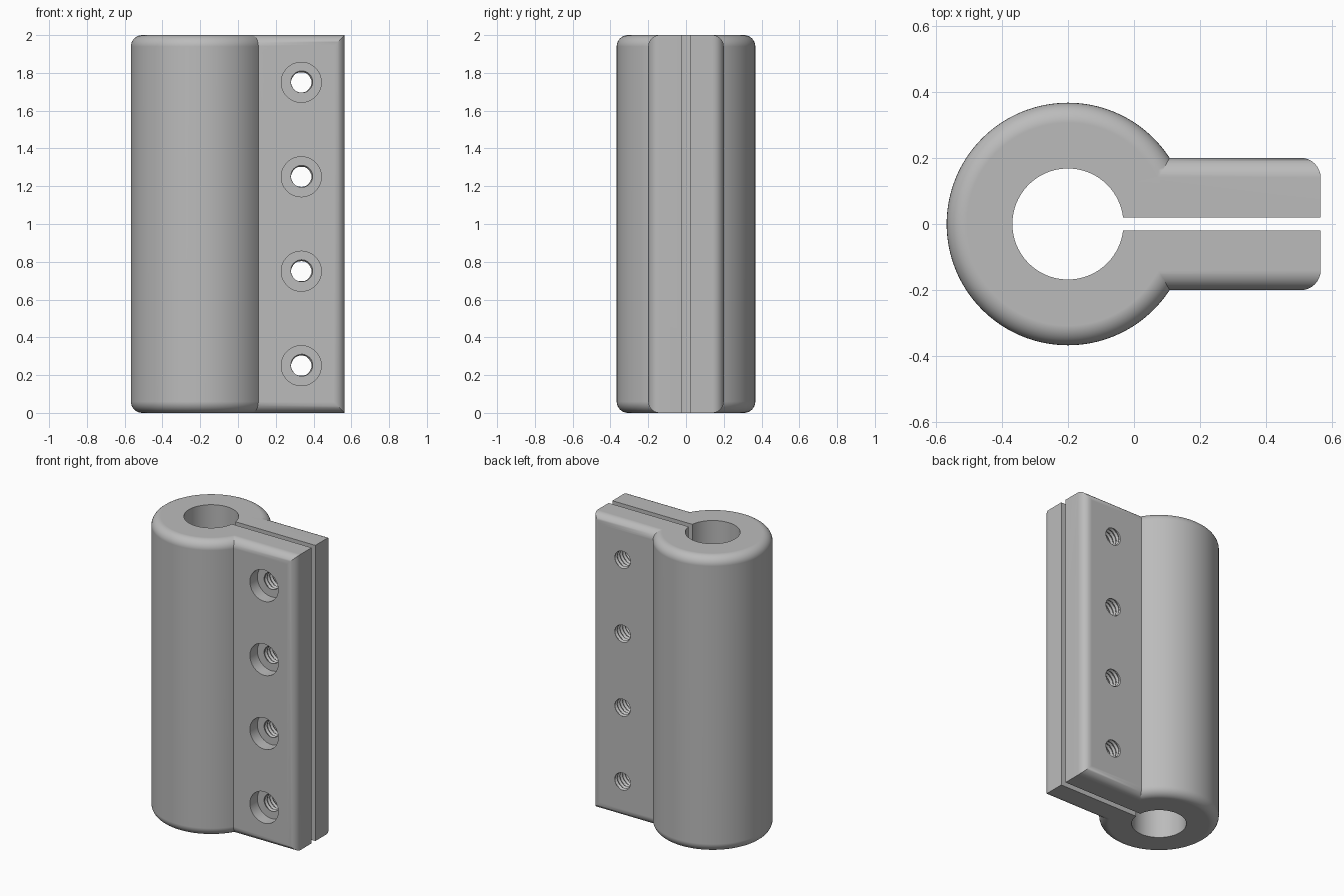
import bpy, bmesh, math
from mathutils import Vector, Matrix

cube = bpy.data.objects.get("Cube")
if cube:
    bpy.data.objects.remove(cube, do_unlink=True)

HEIGHT, FILLET = 2.0, 0.06
AXIS_X, TUBE_R, BORE_R = -0.2, 0.367, 0.168
END_X, HALF_Y, SLOT = 0.565, 0.2, 0.02
SCREW_X, COUNTERBORE_R, COUNTERBORE_DEPTH = 0.335, 0.106, 0.08
THREAD_R, THREAD_DEPTH, PITCH = 0.053, 0.01, 0.028

grey = bpy.data.materials.new("light grey metal")
grey.use_nodes = True
colour = (0.5, 0.5, 0.5, 1)
grey.diffuse_color = colour
grey.node_tree.nodes["Principled BSDF"].inputs["Base Color"].default_value = colour


def finish(name, bm):
    bmesh.ops.recalc_face_normals(bm, faces=bm.faces)
    mesh = bpy.data.meshes.new(name)
    bm.to_mesh(mesh)
    bm.free()
    mesh.materials.append(grey)
    obj = bpy.data.objects.new(name, mesh)
    bpy.context.collection.objects.link(obj)
    return obj


def loft(name, rings):
    """Skin a list of equal point rings and cap both ends."""
    bm = bmesh.new()
    loops = [[bm.verts.new(p) for p in ring] for ring in rings]
    for a, b in zip(loops, loops[1:]):
        for i in range(len(a)):
            j = (i + 1) % len(a)
            bm.faces.new((a[i], a[j], b[j], b[i]))
    bm.faces.new(loops[0])
    bm.faces.new(loops[-1])
    return finish(name, bm)


def circle(r, z, n, x=0.0):
    return [Vector((x + r * math.cos(2 * math.pi * i / n),
                    r * math.sin(2 * math.pi * i / n), z)) for i in range(n)]


def arc(cx, cy, start, r=FILLET, steps=8):
    angles = [math.radians(start + 90 * i / steps) for i in range(steps + 1)]
    return [(cx + r * math.cos(a), cy + r * math.sin(a)) for a in angles]


def box(name, low, high):
    bm = bmesh.new()
    bmesh.ops.create_cube(bm, size=1)
    low, high = Vector(low), Vector(high)
    for v in bm.verts:
        v.co = (low + high) / 2 + v.co * (high - low)
    return finish(name, bm)


def boolean(target, tool, operation):
    mod = target.modifiers.new("boolean", 'BOOLEAN')
    mod.operation, mod.object, mod.solver = operation, tool, 'EXACT'
    bpy.context.view_layer.objects.active = target
    bpy.ops.object.modifier_apply(modifier=mod.name)
    bpy.data.objects.remove(tool, do_unlink=True)


# Round tube body with filleted rims
bottom, top = FILLET, HEIGHT - FILLET
profile = arc(TUBE_R - FILLET, bottom, -90) + arc(TUBE_R - FILLET, top, 0)
clamp = loft("split_clamp", [circle(r, z, 128, AXIS_X) for r, z in profile])

# Flange: rounded end section crossed with rounded plan
y_in, x_in = HALF_Y - FILLET, END_X - FILLET
section = (arc(y_in, top, 0) + arc(-y_in, top, 90)
           + arc(-y_in, bottom, 180) + arc(y_in, bottom, 270))
flange = loft("flange", [[(x, y, z) for y, z in section] for x in (AXIS_X, END_X)])
plan = arc(x_in, y_in, 0) + [(-1, HALF_Y), (-1, -HALF_Y)] + arc(x_in, -y_in, 270)
rounding = loft("flange_plan", [[(x, y, z) for x, y in plan] for z in (-1, 3)])
boolean(flange, rounding, 'INTERSECT')
boolean(clamp, flange, 'UNION')

# Bore and clamping slot
bore = loft("bore", [circle(BORE_R, z, 96, AXIS_X) for z in (-1, 3)])
boolean(clamp, bore, 'DIFFERENCE')
boolean(clamp, box("slot", (AXIS_X, -SLOT, -1), (1, SLOT, 3)), 'DIFFERENCE')


def thread_ring(t, n=32):
    """One ring of a helical triangular thread at distance t along the screw."""
    ring = []
    for i, p in enumerate(circle(1, 0, n)):
        wave = abs(2 * ((t / PITCH - i / n) % 1) - 1)
        r = THREAD_R + THREAD_DEPTH * wave
        ring.append(Vector((p.x * r, p.y * r, t)))
    return ring


# Four counterbored, threaded screw holes through both flange halves
to_back = Matrix.Rotation(math.radians(-90), 4, 'X')
step = PITCH / 6
for k in range(4):
    place = Matrix.Translation((SCREW_X, -HALF_Y, 0.25 + 0.5 * k)) @ to_back
    sink = [circle(COUNTERBORE_R, t, 64) for t in (-0.1, COUNTERBORE_DEPTH)]
    thread = [thread_ring(COUNTERBORE_DEPTH - 0.031 + step * j) for j in range(84)]
    for name, rings in (("counterbore", sink), ("screw_thread", thread)):
        cutter = loft(name, [[place @ p for p in ring] for ring in rings])
        boolean(clamp, cutter, 'DIFFERENCE')

# Smooth curved faces, crisp edges
bpy.ops.object.select_all(action='DESELECT')
clamp.select_set(True)
bpy.context.view_layer.objects.active = clamp
bpy.ops.object.shade_smooth_by_angle(angle=math.radians(25))
normals = clamp.modifiers.new("weighted normals", 'WEIGHTED_NORMAL')
normals.keep_sharp = True
